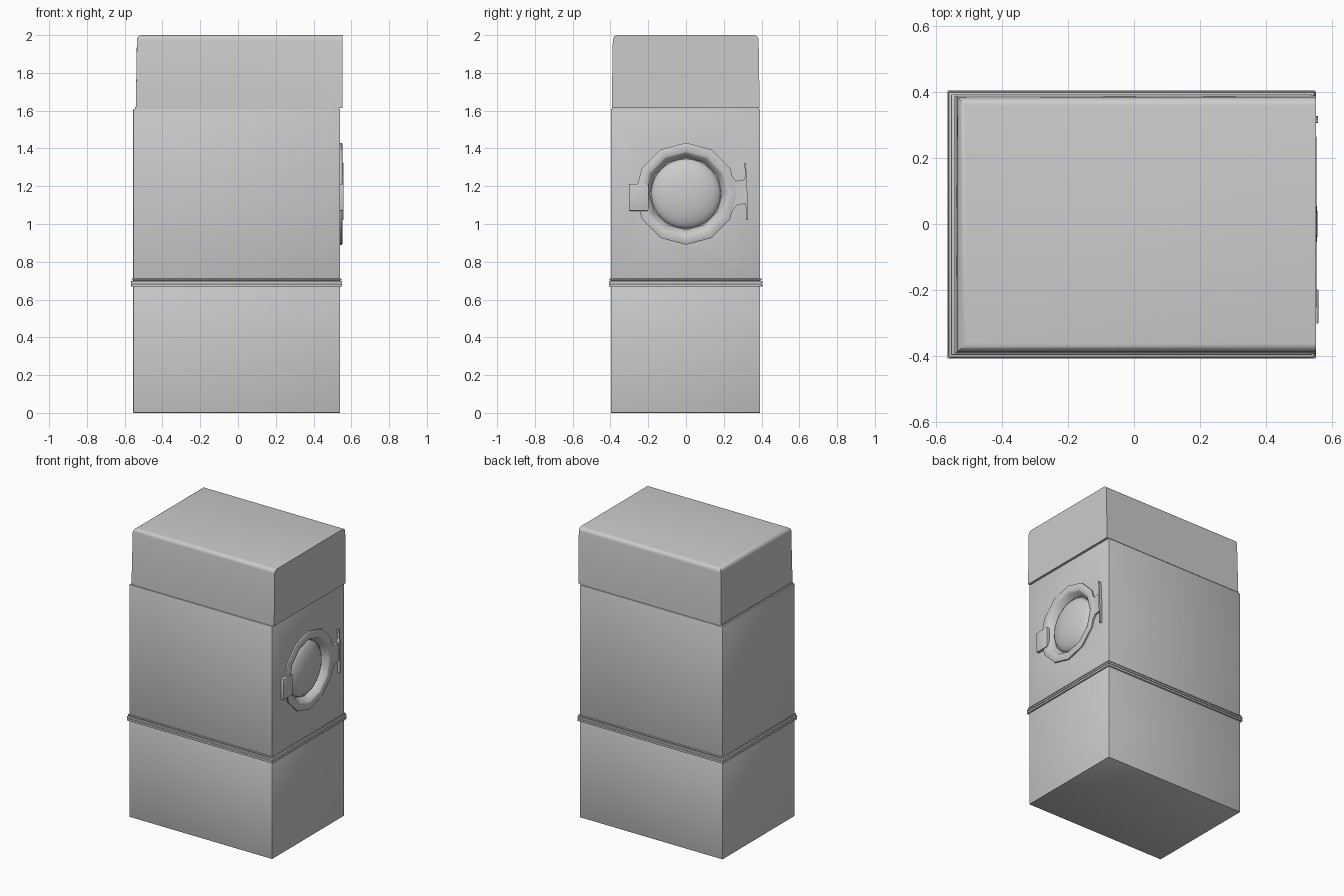
import bpy, bmesh, math
from mathutils import Vector

old = bpy.data.objects.get("Cube")
if old:
    bpy.data.objects.remove(old)

grey = bpy.data.materials.new("light grey")
grey.use_nodes = True
grey.diffuse_color = (0.6, 0.6, 0.6, 1)
grey.node_tree.nodes["Principled BSDF"].inputs["Base Color"].default_value = grey.diffuse_color


def finish(name, bm, smooth=False):
    bmesh.ops.recalc_face_normals(bm, faces=bm.faces)
    mesh = bpy.data.meshes.new(name)
    bm.to_mesh(mesh)
    bm.free()
    obj = bpy.data.objects.new(name, mesh)
    bpy.context.collection.objects.link(obj)
    mesh.materials.append(grey)
    if smooth:
        bpy.ops.object.select_all(action="DESELECT")
        obj.select_set(True)
        bpy.context.view_layer.objects.active = obj
        bpy.ops.object.shade_smooth_by_angle(angle=math.radians(40))
    return obj


def box_mesh(x, y, z):
    bm = bmesh.new()
    bmesh.ops.create_cube(bm, size=1)
    for v in bm.verts:
        v.co = Vector([lo + (c + 0.5) * (hi - lo) for c, (lo, hi) in zip(v.co, (x, y, z))])
    return bm


def box(name, x, y, z, bevel=0.0):
    bm = box_mesh(x, y, z)
    if bevel:
        bmesh.ops.bevel(bm, geom=bm.edges[:], offset=bevel, segments=2, affect="EDGES", profile=0.5)
    return finish(name, bm, bevel > 0)


def lathe(name, profile, sides, smooth):
    """Spin (radius, x) points around the door axis."""
    bm = bmesh.new()
    verts = [bm.verts.new((x, CY, CZ + r)) for r, x in profile]
    edges = [bm.edges.new(p) for p in zip(verts, verts[1:])]
    bmesh.ops.spin(bm, geom=verts + edges, cent=(0, CY, CZ), axis=(1, 0, 0),
                   angle=math.tau, steps=sides, use_merge=True)
    bmesh.ops.remove_doubles(bm, verts=bm.verts, dist=0.0002)
    return finish(name, bm, smooth)


def plate(name, outline, x0, x1):
    """Extrude a (y, z) outline along x."""
    bm = bmesh.new()
    face = bm.faces.new([bm.verts.new((x0, y, z)) for y, z in outline])
    out = bmesh.ops.extrude_face_region(bm, geom=[face])
    for v in out["geom"]:
        if isinstance(v, bmesh.types.BMVert):
            v.co.x = x1
    return finish(name, bm)


CY, CZ = 0.0, 1.16
X, Y = (-0.555, 0.54), (-0.397, 0.393)

# Cabinet sections
box("lower_cabinet", X, Y, (0, 0.68), 0.003)
body = box("middle_cabinet", X, Y, (0.69, 1.61), 0.004)
box("neck_strip", (-0.545, 0.535), (-0.39, 0.387), (1.6, 1.62))

# Stacked trim bands
for i, (z0, z1) in enumerate(((0.668, 0.682), (0.685, 0.698), (0.702, 0.711))):
    grow = (0.011, 0.011, 0.007)[i]
    box(f"trim_band_{i + 1}", (X[0] - grow, X[1] + grow), (Y[0] - grow, Y[1] + grow), (z0, z1), 0.003)

# Top housing: tapered sides, rounded on all upper edges but the door side
bm = box_mesh((-0.541, 0.552), (-0.393, 0.39), (1.615, 2.0))
for v in bm.verts:
    if v.co.z > 1.9:
        v.co.y *= 0.985
        if v.co.x < 0:
            v.co.x += 0.006
rounded = [e for e in bm.edges
           if all(v.co.z > 1.9 for v in e.verts) and not all(v.co.x > 0 for v in e.verts)]
bmesh.ops.bevel(bm, geom=rounded, offset=0.026, segments=4, affect="EDGES", profile=0.5)
finish("top_housing", bm, True)

# Recess for the door
cutter = lathe("door_cutter", [(0, 0.45), (0.23, 0.45), (0.23, 0.6), (0, 0.6)], 12, False)
cutter.hide_render = True
cutter.hide_set(True)
mod = body.modifiers.new("door_hole", "BOOLEAN")
mod.object = cutter
mod.solver = "EXACT"

# Door frame and domed window
lathe("door_ring", [(0.27, 0.535), (0.27, 0.55), (0.265, 0.553), (0.225, 0.553), (0.215, 0.547),
                    (0.192, 0.505), (0.17, 0.5)], 12, True)
dome = [(0.186 * math.cos(a), 0.497 + 0.06 * math.sin(a))
        for a in (math.radians(90 * i / 8) for i in range(9))]
lathe("door_window", dome, 32, True)

# Handle plate
box("door_handle", (0.535, 0.559), (-0.302, -0.198), (1.07, 1.213), 0.003)

# Hinge tab and slim hinge bar
plate("hinge_tab", [(0.23, 1.27), (0.264, 1.228), (0.3, 1.235), (0.322, 1.225),
                    (0.322, 1.11), (0.27, 1.1), (0.23, 1.05)], 0.535, 0.552)
plate("hinge_bar", [(0.306, 1.235), (0.316, 1.255), (0.308, 1.322), (0.316, 1.322), (0.322, 1.25),
                    (0.326, 1.12), (0.327, 1.02), (0.318, 1.02), (0.316, 1.11)], 0.537, 0.558)
